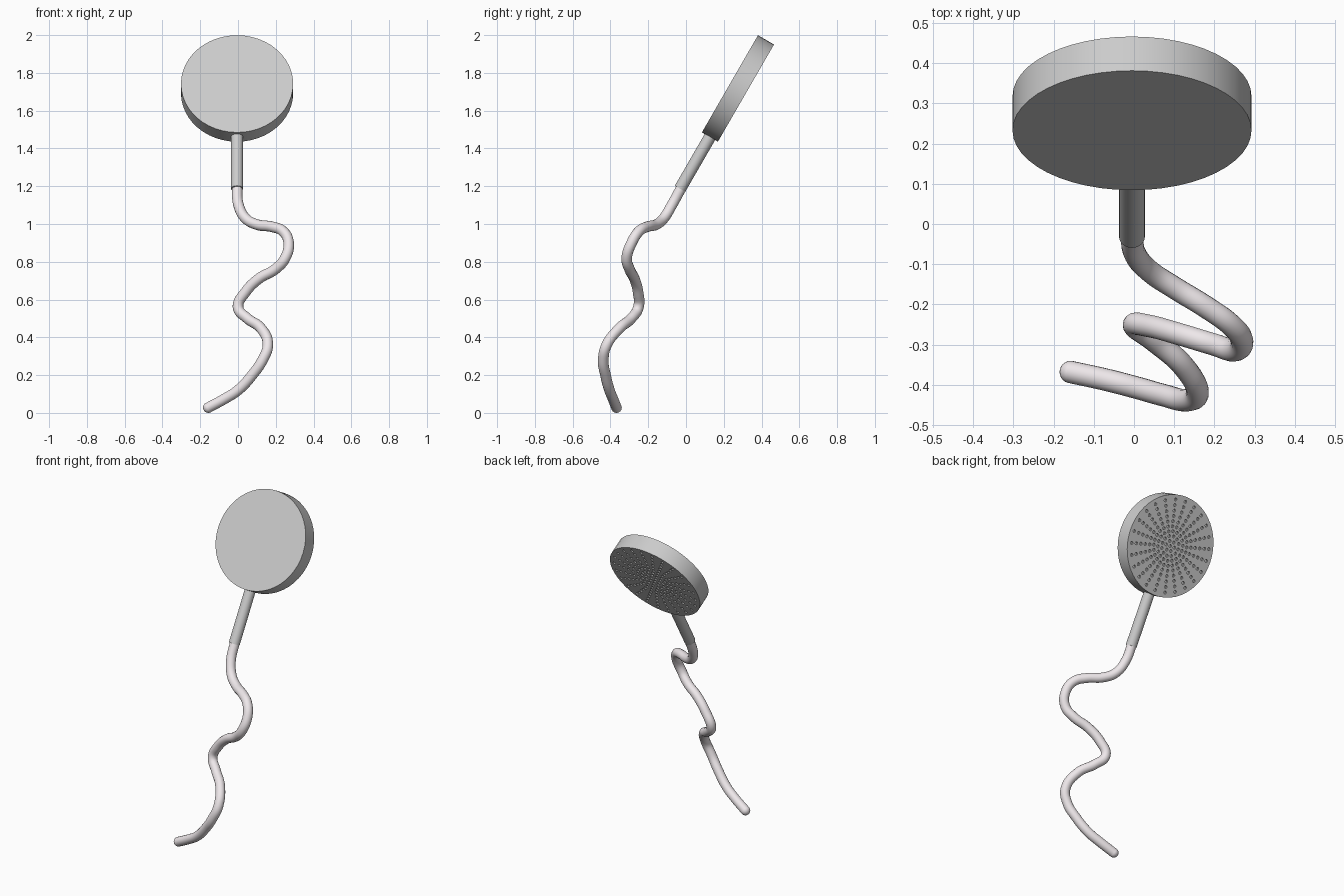
import bpy, bmesh, math
from mathutils import Matrix, Vector

if "Cube" in bpy.data.objects:
    bpy.data.objects.remove(bpy.data.objects["Cube"])

X = -0.005
TILT = math.radians(30)
HEAD = Vector((X, 0.275, 1.7175))
UP = Vector((0, math.sin(TILT), math.cos(TILT)))      # along the handle
HEAD_ROT = math.radians(-120)                          # spray side looks back and down


def smooth(ob, angle=35):
    bpy.ops.object.select_all(action='DESELECT')
    ob.select_set(True)
    bpy.context.view_layer.objects.active = ob
    bpy.ops.object.shade_smooth_by_angle(angle=math.radians(angle))


def cylinder(name, centre, radius, depth, rot, sides):
    bpy.ops.mesh.primitive_cylinder_add(vertices=sides, radius=radius, depth=depth,
                                        location=centre, rotation=(rot, 0, 0))
    ob = bpy.context.object
    ob.name = name
    return ob


# Round spray head
head = cylinder("spray_head", HEAD, 0.297, 0.098, HEAD_ROT, 48)

# Nozzle holes: rings of small pins cut shallowly into the spray face
rings = [(0.268, 24), (0.236, 24), (0.204, 24), (0.173, 24), (0.143, 24),
         (0.114, 24), (0.086, 18), (0.058, 12), (0.030, 6), (0.0, 1)]
bm = bmesh.new()
for r, count in rings:
    for i in range(count):
        a = 2 * math.pi * i / count
        bmesh.ops.create_cone(bm, cap_ends=True, segments=10, radius1=0.009, radius2=0.009,
                              depth=0.03,
                              matrix=Matrix.Translation((r * math.cos(a), r * math.sin(a), 0.052)))
mesh = bpy.data.meshes.new("nozzle_cutter")
bm.to_mesh(mesh)
bm.free()
cutter = bpy.data.objects.new("nozzle_cutter", mesh)
cutter.location = HEAD
cutter.rotation_euler = (HEAD_ROT, 0, 0)
cutter.hide_render = True
bpy.context.collection.objects.link(cutter)
bpy.context.view_layer.update()
mod = head.modifiers.new("nozzle_holes", 'BOOLEAN')
mod.operation = 'DIFFERENCE'
mod.solver = 'EXACT'
mod.object = cutter
bpy.context.view_layer.objects.active = head
bpy.ops.object.modifier_apply(modifier=mod.name)
bpy.data.objects.remove(cutter)
smooth(head)

# Straight handle
low, high = -0.613, -0.28
handle = cylinder("handle", HEAD + UP * (low + high) / 2, 0.032, high - low, -TILT, 32)
smooth(handle)

# Wavy hose
white = bpy.data.materials.new("hose_white")
white.diffuse_color = (0.86, 0.81, 0.83, 1)
white.use_nodes = True
white.node_tree.nodes["Principled BSDF"].inputs["Base Color"].default_value = white.diffuse_color
path = [(X, -0.018, 1.205), (0.003, -0.075, 1.10), (0.04, -0.118, 1.03), (0.10, -0.158, 0.997),
        (0.18, -0.207, 0.985), (0.24, -0.25, 0.96), (0.268, -0.288, 0.90), (0.25, -0.314, 0.82),
        (0.20, -0.30, 0.763), (0.11, -0.273, 0.71), (0.04, -0.254, 0.64), (0.0, -0.252, 0.56),
        (0.05, -0.29, 0.50), (0.12, -0.35, 0.45), (0.158, -0.42, 0.36), (0.13, -0.438, 0.28),
        (0.075, -0.426, 0.20), (0.0, -0.405, 0.12), (-0.07, -0.387, 0.075), (-0.157, -0.368, 0.028)]
curve = bpy.data.curves.new("hose", 'CURVE')
curve.dimensions = '3D'
curve.bevel_depth = 0.028
curve.bevel_resolution = 6
curve.resolution_u = 8
curve.use_fill_caps = True
spline = curve.splines.new('BEZIER')
spline.bezier_points.add(len(path) - 1)
for p, co in zip(spline.bezier_points, path):
    p.co = co
    p.handle_left_type = p.handle_right_type = 'AUTO'
hose = bpy.data.objects.new("hose", curve)
bpy.context.collection.objects.link(hose)
bpy.ops.object.select_all(action='DESELECT')
hose.select_set(True)
bpy.context.view_layer.objects.active = hose
bpy.ops.object.convert(target='MESH')
hose = bpy.context.object
hose.data.materials.clear()
hose.data.materials.append(white)
smooth(hose, 50)

# Rounded hose end
bpy.ops.mesh.primitive_uv_sphere_add(segments=24, ring_count=12, radius=0.028, location=path[-1])
tip = bpy.context.object
tip.name = "hose_end"
tip.data.materials.append(white)
smooth(tip, 50)
